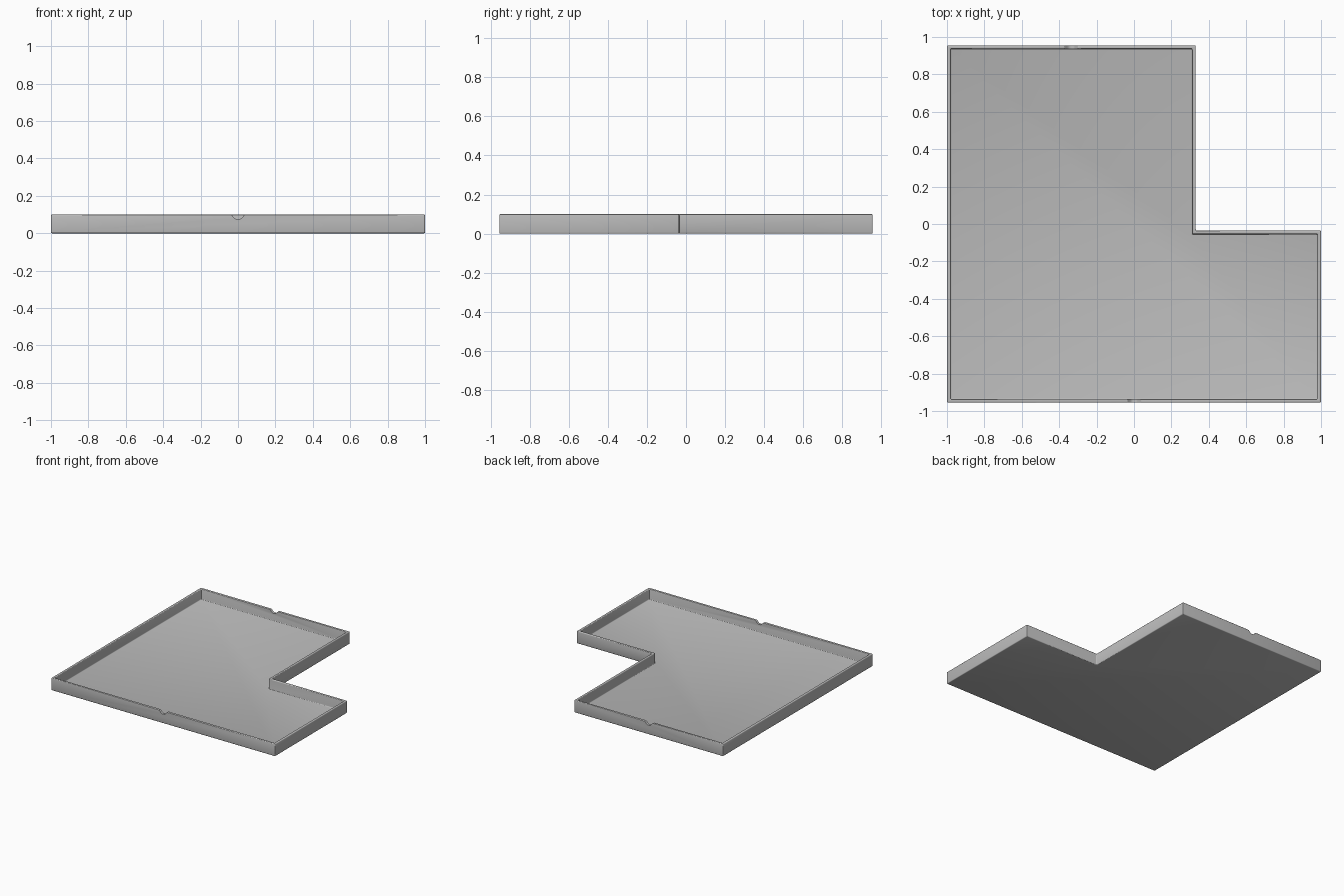
import bpy, bmesh, math

cube = bpy.data.objects.get("Cube")
if cube:
    bpy.data.objects.remove(cube, do_unlink=True)

HEIGHT, WALL, FLOOR = 0.1, 0.019, 0.016
OUTLINE = [(-1, -0.955), (1, -0.955), (1, -0.035),
           (0.33, -0.035), (0.33, 0.955), (-1, 0.955)]

grey = bpy.data.materials.new("plain_grey")
grey.use_nodes = True
colour = (0.5, 0.5, 0.5, 1)
grey.diffuse_color = colour
grey.node_tree.nodes["Principled BSDF"].inputs["Base Color"].default_value = colour


def prism(name, points, depth):
    """Extrude a closed 3D profile along a vector, return object and mesh."""
    bm = bmesh.new()
    face = bm.faces.new([bm.verts.new(p) for p in points])
    cap = bmesh.ops.extrude_face_region(bm, geom=[face])["geom"]
    bmesh.ops.translate(bm, vec=depth, verts=[v for v in cap if isinstance(v, bmesh.types.BMVert)])
    bmesh.ops.recalc_face_normals(bm, faces=bm.faces)
    mesh = bpy.data.meshes.new(name)
    bm.to_mesh(mesh)
    bm.free()
    mesh.materials.append(grey)
    obj = bpy.data.objects.new(name, mesh)
    bpy.context.collection.objects.link(obj)
    return obj


# L-shaped tray: solid slab with a pocket sunk into its top
tray = prism("tray", [(x, y, 0) for x, y in OUTLINE], (0, 0, HEIGHT))
bm = bmesh.new()
bm.from_mesh(tray.data)
bm.normal_update()
top = max(bm.faces, key=lambda f: f.calc_center_median().z)
bmesh.ops.inset_region(bm, faces=[top], thickness=WALL, use_even_offset=True)
pocket = bmesh.ops.extrude_face_region(bm, geom=[top])["geom"]
bmesh.ops.translate(bm, vec=(0, 0, FLOOR - HEIGHT),
                    verts=[v for v in pocket if isinstance(v, bmesh.types.BMVert)])
if top.is_valid:
    bmesh.ops.delete(bm, geom=[top], context="FACES_ONLY")
bmesh.ops.recalc_face_normals(bm, faces=bm.faces)
bm.to_mesh(tray.data)
bm.free()

# Softened edges
bevel = tray.modifiers.new("soft_edges", "BEVEL")
bevel.width = 0.006
bevel.segments = 3
bevel.limit_method = "ANGLE"
bevel.angle_limit = math.radians(40)

# Finger notches in the front and back rims, with flared shoulders
HALF = [(0.045, 0.11), (0.04, 0.1), (0.034, 0.097), (0.028, 0.091),
        (0.018, 0.08), (0.009, 0.075)]
PROFILE = HALF + [(-x, z) for x, z in reversed(HALF)]
for name, cx, cy in (("front_notch", 0, -0.945), ("back_notch", -0.335, 0.945)):
    cutter = prism(name, [(cx + x, cy - 0.03, z) for x, z in PROFILE], (0, 0.06, 0))
    cutter.hide_render = True
    cutter.hide_set(True)
    cut = tray.modifiers.new(name, "BOOLEAN")
    cut.operation = "DIFFERENCE"
    cut.solver = "EXACT"
    cut.object = cutter

# Smooth rounding with crisp flats
bpy.ops.object.select_all(action="DESELECT")
tray.select_set(True)
bpy.context.view_layer.objects.active = tray
for mod in [m.name for m in tray.modifiers]:
    bpy.ops.object.modifier_apply(modifier=mod)
bpy.ops.object.shade_smooth_by_angle(angle=math.radians(32))
